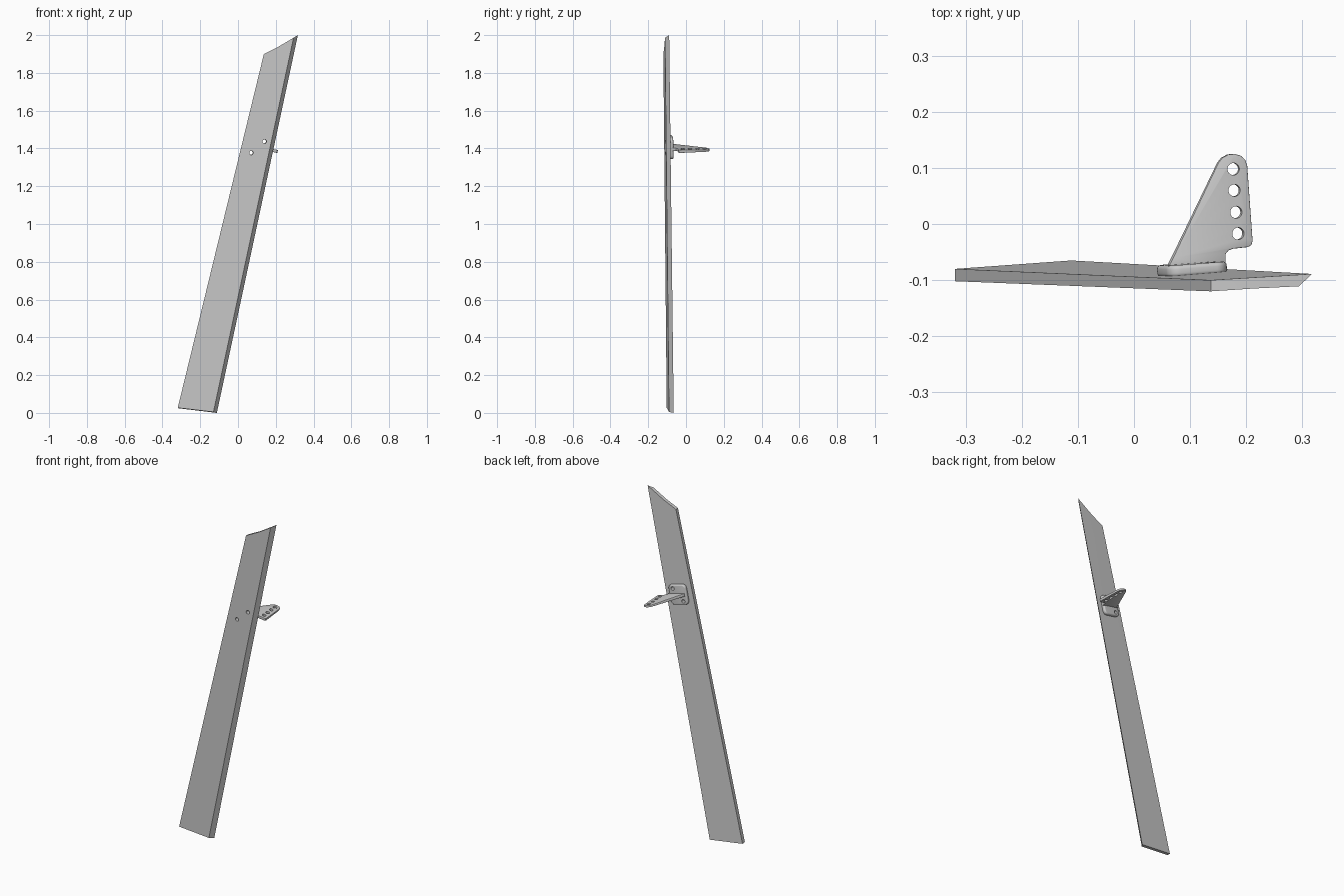
import bpy, bmesh
from math import cos, sin, pi, radians
from mathutils import Vector, Matrix

if "Cube" in bpy.data.objects:
    bpy.data.objects.remove(bpy.data.objects["Cube"])

# Local frame on the back of the board: U across, V along, N outward (back)
V = Vector((0.2225, -0.011, 0.975)).normalized()
U = Vector((0.973, 0.075, -0.22))
U = (U - V * U.dot(V)).normalized()
N = V.cross(U)
C = Vector((0.104, -0.089, 1.407))


def prism(name, lower, upper):
    """Solid between two matching outlines."""
    bm = bmesh.new()
    a = [bm.verts.new(p) for p in lower]
    b = [bm.verts.new(p) for p in upper]
    bm.faces.new(a[::-1])
    bm.faces.new(b)
    n = len(a)
    for i in range(n):
        bm.faces.new((a[i], a[(i + 1) % n], b[(i + 1) % n], b[i]))
    bmesh.ops.recalc_face_normals(bm, faces=bm.faces)
    me = bpy.data.meshes.new(name)
    bm.to_mesh(me)
    bm.free()
    ob = bpy.data.objects.new(name, me)
    bpy.context.collection.objects.link(ob)
    return ob


def activate(ob):
    bpy.ops.object.select_all(action='DESELECT')
    ob.select_set(True)
    bpy.context.view_layer.objects.active = ob


def drill(ob, centre, axis, r):
    """Cut a round hole through an object."""
    rot = axis.to_track_quat('Z', 'Y').to_matrix().to_4x4()
    bpy.ops.mesh.primitive_cylinder_add(vertices=24, radius=r, depth=0.12)
    cutter = bpy.context.object
    cutter.matrix_world = Matrix.Translation(centre) @ rot
    activate(ob)
    m = ob.modifiers.new("hole", 'BOOLEAN')
    m.object, m.operation, m.solver = cutter, 'DIFFERENCE', 'EXACT'
    bpy.ops.object.modifier_apply(modifier=m.name)
    bpy.data.objects.remove(cutter)


def bevel(ob, width, segments, angle):
    activate(ob)
    m = ob.modifiers.new("bevel", 'BEVEL')
    m.width, m.segments, m.angle_limit = width, segments, radians(angle)
    bpy.ops.object.modifier_apply(modifier=m.name)


# Long tapered board with a slanted trailing edge
back = [(-0.319, -0.080, 0.025), (-0.112, -0.065, 0.0), (0.317, -0.089, 2.0),
        (0.218, -0.095, 1.940), (0.137, -0.100, 1.900)]
front = [(-0.319, -0.102, 0.027), (-0.130, -0.090, 0.005), (0.294, -0.111, 1.986),
         (0.213, -0.115, 1.938), (0.137, -0.120, 1.900)]
board = prism("board", front, back)

# Rounded mounting plate
hw, hh, r = 0.055, 0.058, 0.022
outline = []
for k, (sx, sy) in enumerate([(1, 1), (-1, 1), (-1, -1), (1, -1)]):
    for i in range(7):
        a = (k + i / 6) * pi / 2
        outline.append(U * (sx * (hw - r) + r * cos(a)) + V * (sy * (hh - r) + r * sin(a)))
plate = prism("mounting_plate", [C + p - N * 0.002 for p in outline],
              [C + p + N * 0.019 for p in outline])
bevel(plate, 0.007, 4, 50)

# Bolt holes through plate and board
for s in (-1, 1):
    p = C + U * 0.0275 * s + V * 0.037 * s
    for ob in (board, plate):
        drill(ob, p, N, 0.0105)


# Lever arm, drawn as seen from above and tapering to the tip
def on_plane(x, y):
    z = C.z - (V.x * (x - C.x) + V.y * (y - C.y)) / V.z
    return Vector((x, y, z))


profile = [(0.060, -0.075), (0.068, -0.060), (0.149, 0.109), (0.156, 0.118), (0.167, 0.124),
           (0.178, 0.125), (0.189, 0.122), (0.197, 0.115), (0.201, 0.103),
           (0.210, -0.030), (0.208, -0.037), (0.202, -0.041), (0.175, -0.044),
           (0.167, -0.047), (0.162, -0.053), (0.161, -0.075)]
half = [0.0085 - 0.0035 * (y + 0.075) / 0.2 for x, y in profile]
flat = [on_plane(*p) for p in profile]
arm = prism("lever_arm", [p - V * h for p, h in zip(flat, half)],
            [p + V * h for p, h in zip(flat, half)])
bevel(arm, 0.0015, 2, 50)
for x, y in [(0.176, 0.098), (0.1775, 0.060), (0.1805, 0.021), (0.184, -0.017)]:
    drill(arm, on_plane(x, y), V, 0.0108)

for ob in (board, plate, arm):
    activate(ob)
    bpy.ops.object.shade_smooth_by_angle(angle=radians(30))
